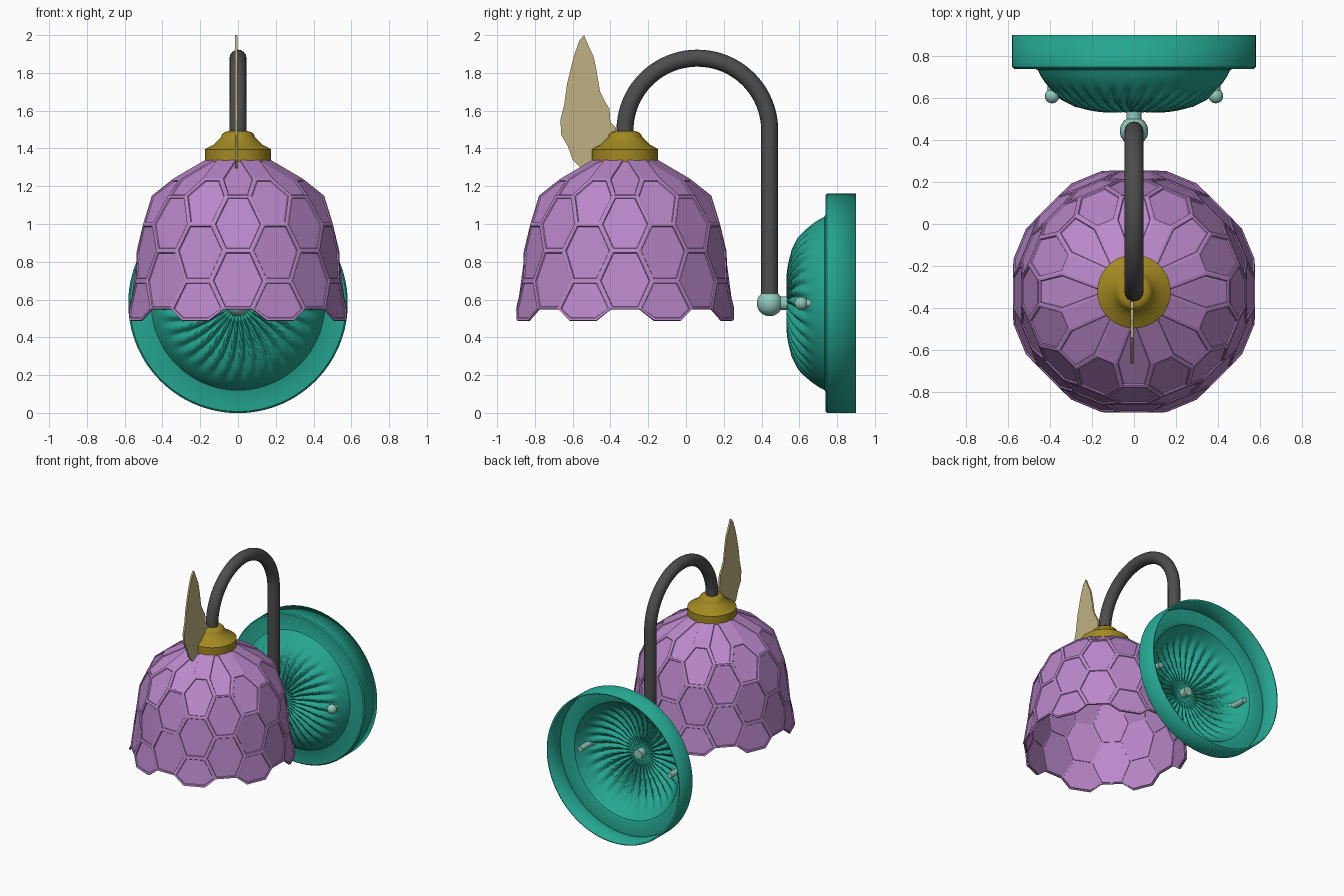
import bpy, bmesh
from math import sin, cos, pi, radians
from mathutils import Matrix

cube = bpy.data.objects.get("Cube")
if cube:
    bpy.data.objects.remove(cube)


def material(name, r, g, b):
    m = bpy.data.materials.new(name)
    m.use_nodes = True
    m.diffuse_color = (r, g, b, 1)
    m.node_tree.nodes["Principled BSDF"].inputs["Base Color"].default_value = (r, g, b, 1)
    return m


LILAC = material("lilac glass", .50, .25, .60)
TEAL = material("teal enamel", .018, .38, .28)
BRASS = material("brass", .36, .25, .015)
GREY = material("dark grey metal", .075, .075, .075)
MINT = material("pale mint", .28, .58, .50)
KHAKI = material("khaki", .52, .44, .22)

SHADE_Y = -.322
PLATE_Z = .58


def finish(name, bm, mat, smooth=True):
    bmesh.ops.recalc_face_normals(bm, faces=bm.faces)
    me = bpy.data.meshes.new(name)
    bm.to_mesh(me)
    bm.free()
    me.materials.append(mat)
    ob = bpy.data.objects.new(name, me)
    bpy.context.scene.collection.objects.link(ob)
    if smooth:
        bpy.ops.object.select_all(action='DESELECT')
        bpy.context.view_layer.objects.active = ob
        ob.select_set(True)
        bpy.ops.object.shade_smooth_by_angle(angle=radians(35))
    return ob


def lathe(name, profile, mat, place, steps=64, ripple=None):
    """Spin (radius, height) points; place maps (u, v, height) into the scene."""
    bm = bmesh.new()
    rings = []
    for r, h in profile:
        ring = []
        for i in range(steps):
            a = 2 * pi * i / steps
            hh = h + (ripple(r, a) if ripple else 0)
            ring.append(bm.verts.new(place(r * cos(a), r * sin(a), hh)))
        rings.append(ring)
    for lo, hi in zip(rings, rings[1:]):
        for i in range(steps):
            j = (i + 1) % steps
            bm.faces.new((lo[i], lo[j], hi[j], hi[i]))
    for ring in (rings[0], rings[-1]):
        if ring is rings[-1] or ripple is None:
            bm.faces.new(ring)
    return finish(name, bm, mat)


def interp(points, t):
    for (a, b), (c, d) in zip(points, points[1:]):
        if t <= c:
            return b + (d - b) * (t - a) / (c - a)
    return points[-1][1]


def ball(name, at, r, mat):
    bm = bmesh.new()
    bmesh.ops.create_uvsphere(bm, u_segments=32, v_segments=16, radius=r,
                              matrix=Matrix.Translation(at))
    return finish(name, bm, mat)


def rod_y(name, x, z, y0, y1, r, mat):
    return lathe(name, [(r, y0), (r, y1)], mat, lambda u, v, h: (x + u, h, z + v), 24)


# Lamp shade: interlocking six-sided panels around a bell
bell = [(.49, .595), (.55, .582), (.70, .56), (.86, .54), (1.0, .52), (1.09, .49),
        (1.15, .46), (1.24, .355), (1.345, .165)]
levels = ([.55, .86, 1.15, 1.345], [.49, .70, 1.0, 1.24])
bm = bmesh.new()
cache = {}


def corner(col, side, z):
    key = (col % 16, side, z)
    if key not in cache:
        a = radians(22.5 * col + 7.5 * side)
        r = interp(bell, z)
        cache[key] = bm.verts.new((r * sin(a), SHADE_Y - r * cos(a), z))
    return cache[key]


for col in range(16):
    own, other = levels[col % 2], levels[1 - col % 2]
    for lo, hi in zip(own, own[1:]):
        mid = next(z for z in other if lo < z < hi)
        bm.faces.new((corner(col, -1, lo), corner(col, 1, lo), corner(col + 1, -1, mid),
                      corner(col, 1, hi), corner(col, -1, hi), corner(col - 1, 1, mid)))
    if col % 2:
        bm.faces.new((corner(col, -1, own[-1]), corner(col, 1, own[-1]),
                      corner(col + 1, -1, other[-1]), corner(col - 1, 1, other[-1])))
bmesh.ops.recalc_face_normals(bm, faces=bm.faces)
bmesh.ops.inset_individual(bm, faces=bm.faces[:], thickness=.014, depth=0)
bmesh.ops.inset_individual(bm, faces=[f for f in bm.faces if len(f.verts) == 6],
                           thickness=.004, depth=-.006)
shade = finish("lamp_shade", bm, LILAC, smooth=False)
solid = shade.modifiers.new("thickness", 'SOLIDIFY')
solid.thickness = .012
solid.offset = -1

# Brass cap above the shade
lathe("shade_cap", [(.175, 1.32), (.175, 1.395), (.165, 1.402), (.13, 1.42), (.105, 1.445),
                    (.09, 1.46), (.085, 1.475), (.07, 1.487), (.05, 1.492)],
      BRASS, lambda u, v, h: (u, SHADE_Y + v, h))

# Curved arm
path = [(SHADE_Y, 1.44)]
path += [(.06 - .383 * cos(pi * i / 40), 1.495 + .383 * sin(pi * i / 40)) for i in range(41)]
path += [(.443, .6)]
curve = bpy.data.curves.new("arm", 'CURVE')
curve.dimensions = '3D'
curve.bevel_depth = .045
curve.bevel_resolution = 6
curve.use_fill_caps = True
spline = curve.splines.new('POLY')
spline.points.add(len(path) - 1)
for p, (y, z) in zip(spline.points, path):
    p.co = (0, y, z, 1)
spline.use_smooth = True
curve.materials.append(GREY)
bpy.context.scene.collection.objects.link(bpy.data.objects.new("arm", curve))

# Joint between arm and wall plate
ball("arm_joint", (0, .443, PLATE_Z), .068, MINT)
rod_y("joint_rod", 0, PLATE_Z, .48, .60, .036, MINT)

# Hollow wall plate with swirled flutes
dome = [(.02, .542), (.12, .546), (.20, .555), (.28, .575), (.34, .605), (.39, .645),
        (.43, .69), (.455, .738)]
rim = [(.575, .90), (.575, .75), (.57, .745), (.47, .745), (.455, .738)]
profile = rim + [(r, interp(dome, r)) for r in [.44 - .02 * i for i in range(22)]]


def flutes(r, a):
    fade = max(0, min(1, (r - .06) / .08, (.41 - r) / .05))
    return .011 * fade * cos(32 * (a + .9 * r * r))


plate = lathe("wall_plate", profile, TEAL, lambda u, v, h: (u, h, PLATE_Z + v), 256, flutes)
solid = plate.modifiers.new("thickness", 'SOLIDIFY')
solid.thickness = .012
solid.offset = 0

# Mounting screws with round knobs
for side, x in (("right", -.39), ("left", .39)):
    ball(side + "_screw_knob", (x, .61, PLATE_Z), .035, MINT)
    rod_y(side + "_screw", x, PLATE_Z, .61, .76, .022, MINT)
rod_y("centre_nut", 0, PLATE_Z, .54, .575, .026, TEAL)

# Flat leaf standing beside the cap
leaf = [(-.54, 2.0), (-.515, 1.94), (-.49, 1.89), (-.475, 1.82), (-.465, 1.76), (-.455, 1.70),
        (-.43, 1.65), (-.405, 1.61), (-.40, 1.54), (-.37, 1.51), (-.37, 1.45), (-.42, 1.40),
        (-.48, 1.33), (-.51, 1.30), (-.55, 1.29), (-.60, 1.34), (-.625, 1.41), (-.66, 1.47),
        (-.665, 1.55), (-.645, 1.63), (-.63, 1.74), (-.605, 1.845), (-.59, 1.90), (-.565, 1.97)]
bm = bmesh.new()
face = bm.faces.new([bm.verts.new((-.016, y, z)) for y, z in leaf])
out = bmesh.ops.extrude_face_region(bm, geom=[face])
bmesh.ops.translate(bm, vec=(.014, 0, 0),
                    verts=[g for g in out["geom"] if isinstance(g, bmesh.types.BMVert)])
finish("leaf", bm, KHAKI, smooth=False)
